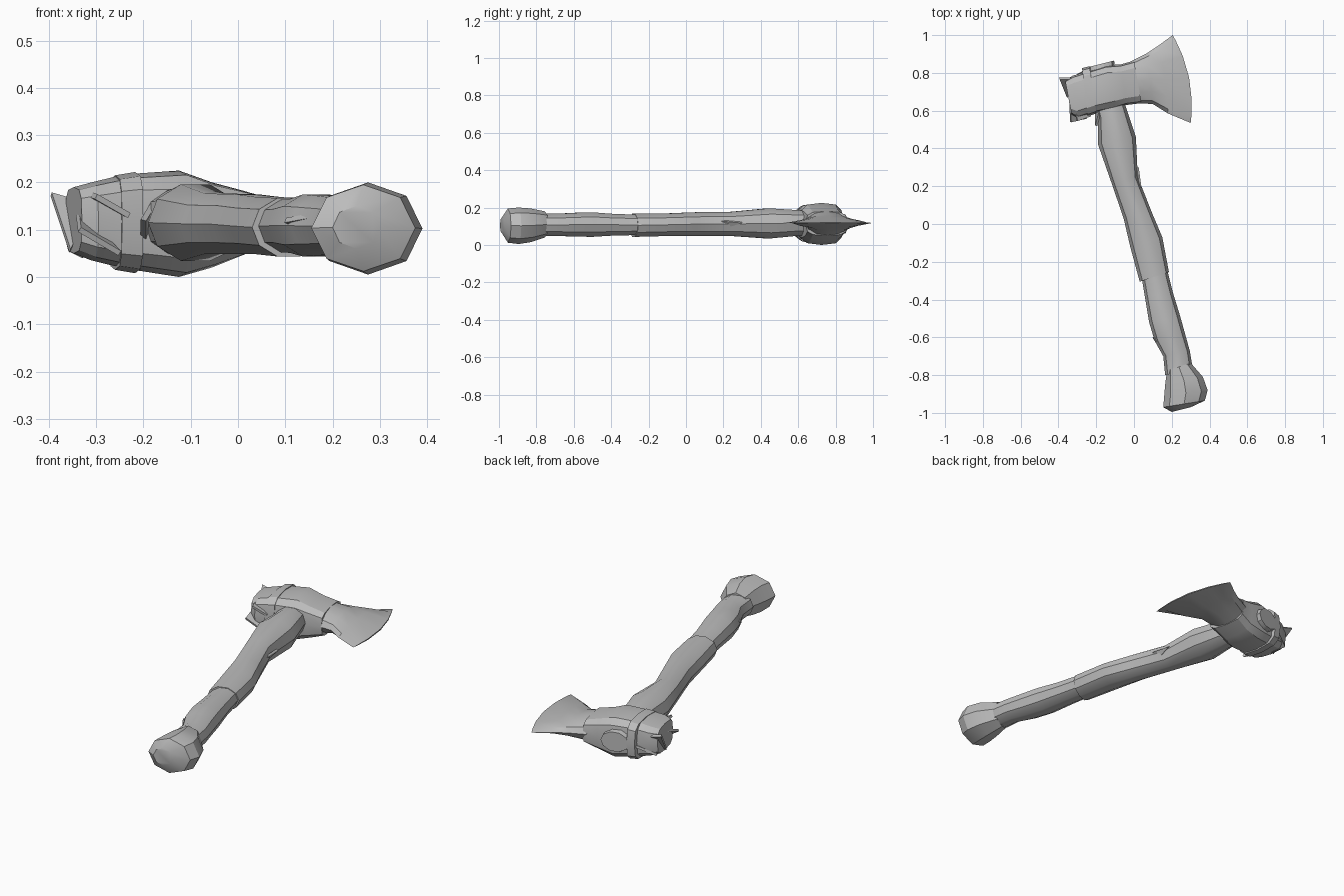
import bpy, bmesh, math
from mathutils import Vector

grey = bpy.data.materials.new("worn grey")
grey.diffuse_color = (0.5, 0.5, 0.5, 1)


def finish(name, bm, angle):
    bmesh.ops.recalc_face_normals(bm, faces=bm.faces[:])
    me = bpy.data.meshes.new(name)
    bm.to_mesh(me)
    bm.free()
    me.materials.append(grey)
    ob = bpy.data.objects.new(name, me)
    bpy.context.collection.objects.link(ob)
    bpy.ops.object.select_all(action='DESELECT')
    ob.select_set(True)
    bpy.context.view_layer.objects.active = ob
    bpy.ops.object.shade_smooth_by_angle(angle=math.radians(angle))
    return ob


def loft(name, sections, n=10, power=1.0, angle=35):
    """Each section: one side (x, y), other side (x, y), z low, z high, bow."""
    bm = bmesh.new()
    rings = []
    for ax, ay, bx, by, z0, z1, bow in sections:
        a, b = Vector((ax, ay, 0)), Vector((bx, by, 0))
        mid, half = (a + b) / 2, (b - a) / 2
        out = Vector((half.y, -half.x, 0)).normalized()
        ring = []
        for i in range(n):
            t = math.tau * i / n
            c, s = math.cos(t), math.sin(t)
            c = math.copysign(abs(c) ** power, c)
            s = math.copysign(abs(s) ** power, s)
            p = mid + half * c + out * bow * (1 - c * c)
            p.z = (z0 + z1) / 2 + (z1 - z0) / 2 * s
            ring.append(bm.verts.new(p))
        rings.append(ring)
    for r, q in zip(rings, rings[1:]):
        for i in range(n):
            j = (i + 1) % n
            bm.faces.new((r[i], r[j], q[j], q[i]))
    bm.faces.new(rings[0])
    bm.faces.new(rings[-1])
    return finish(name, bm, angle)


def splinter(name, pts, thick):
    """Thin triangular chip, thickened along its normal."""
    bm = bmesh.new()
    p = [Vector(v) for v in pts]
    nrm = (p[1] - p[0]).cross(p[2] - p[0]).normalized() * thick / 2
    top = [bm.verts.new(v + nrm) for v in p]
    low = [bm.verts.new(v - nrm) for v in p]
    bm.faces.new(top)
    bm.faces.new(low[::-1])
    for i in range(3):
        j = (i + 1) % 3
        bm.faces.new((top[i], low[i], low[j], top[j]))
    finish(name, bm, 20)


# Upper handle, running up through the head
loft("upper_handle", [
    (0.03, -0.305, 0.185, -0.255, 0.04, 0.17, 0),
    (-0.02, -0.12, 0.15, -0.07, 0.045, 0.172, 0),
    (-0.055, 0.03, 0.095, 0.06, 0.045, 0.178, 0),
    (-0.12, 0.22, 0.02, 0.25, 0.045, 0.18, 0),
    (-0.19, 0.42, 0.01, 0.46, 0.03, 0.20, 0),
    (-0.19, 0.56, -0.04, 0.61, 0.045, 0.19, 0),
    (-0.24, 0.77, -0.10, 0.81, 0.045, 0.18, 0),
    (-0.245, 0.83, -0.105, 0.865, 0.06, 0.165, 0)])

# Lower handle (grip)
loft("lower_handle", [
    (0.035, -0.25, 0.17, -0.22, 0.05, 0.165, 0),
    (0.06, -0.40, 0.205, -0.36, 0.048, 0.168, 0),
    (0.08, -0.52, 0.245, -0.49, 0.04, 0.178, 0),
    (0.11, -0.62, 0.27, -0.58, 0.042, 0.175, 0),
    (0.155, -0.70, 0.295, -0.67, 0.045, 0.17, 0),
    (0.165, -0.80, 0.31, -0.76, 0.045, 0.17, 0)])

# Knob at the end of the grip
loft("pommel", [
    (0.175, -0.775, 0.30, -0.735, 0.04, 0.18, 0),
    (0.165, -0.85, 0.365, -0.81, 0.015, 0.195, 0),
    (0.16, -0.91, 0.39, -0.88, 0.005, 0.20, 0),
    (0.155, -0.97, 0.375, -0.935, 0.012, 0.195, 0),
    (0.20, -0.995, 0.30, -0.97, 0.06, 0.15, 0)], n=8, angle=30)

# Head: poll, swollen eye and cheek
loft("axe_head", [
    (-0.33, 0.58, -0.365, 0.76, 0.05, 0.19, 0),
    (-0.295, 0.56, -0.325, 0.785, 0.035, 0.20, 0),
    (-0.22, 0.585, -0.26, 0.805, 0.018, 0.217, 0),
    (-0.10, 0.61, -0.15, 0.84, 0.0, 0.225, 0),
    (-0.04, 0.63, -0.07, 0.845, 0.02, 0.20, 0),
    (0.04, 0.64, 0.0, 0.865, 0.05, 0.18, 0)], n=12, power=0.6, angle=25)

# Flared blade narrowing to a sharp curved edge
loft("blade", [
    (0.02, 0.64, -0.02, 0.86, 0.045, 0.185, 0),
    (0.10, 0.635, 0.07, 0.905, 0.072, 0.162, 0),
    (0.18, 0.585, 0.13, 0.945, 0.088, 0.147, 0.01),
    (0.30, 0.535, 0.205, 1.0, 0.115, 0.121, 0.04)], n=12, angle=30)

# Raised band around the eye
loft("eye_band", [
    (-0.245, 0.57, -0.275, 0.825, 0.015, 0.215, 0),
    (-0.20, 0.585, -0.235, 0.835, 0.008, 0.222, 0)], n=12, power=0.6, angle=25)

# Chips on the poll, the shoulder and the wood
for name, pts in {
    "poll_spike": ((-0.395, 0.77, 0.175), (-0.355, 0.67, 0.055), (-0.31, 0.77, 0.15)),
    "poll_chip_low": ((-0.335, 0.54, 0.10), (-0.25, 0.56, 0.05), (-0.34, 0.65, 0.14)),
    "poll_chip_side": ((-0.30, 0.545, 0.17), (-0.23, 0.57, 0.13), (-0.33, 0.66, 0.18)),
    "poll_chip_top": ((-0.36, 0.76, 0.06), (-0.27, 0.81, 0.10), (-0.33, 0.69, 0.045)),
    "shoulder_chip": ((-0.20, 0.52, 0.12), (-0.17, 0.63, 0.17), (-0.20, 0.62, 0.07)),
    "handle_chip": ((0.02, 0.30, 0.12), (0.035, 0.19, 0.13), (0.01, 0.20, 0.09)),
    "grip_chip": ((0.10, -0.60, 0.12), (0.155, -0.68, 0.13), (0.15, -0.60, 0.10)),
}.items():
    splinter(name, pts, 0.012)
